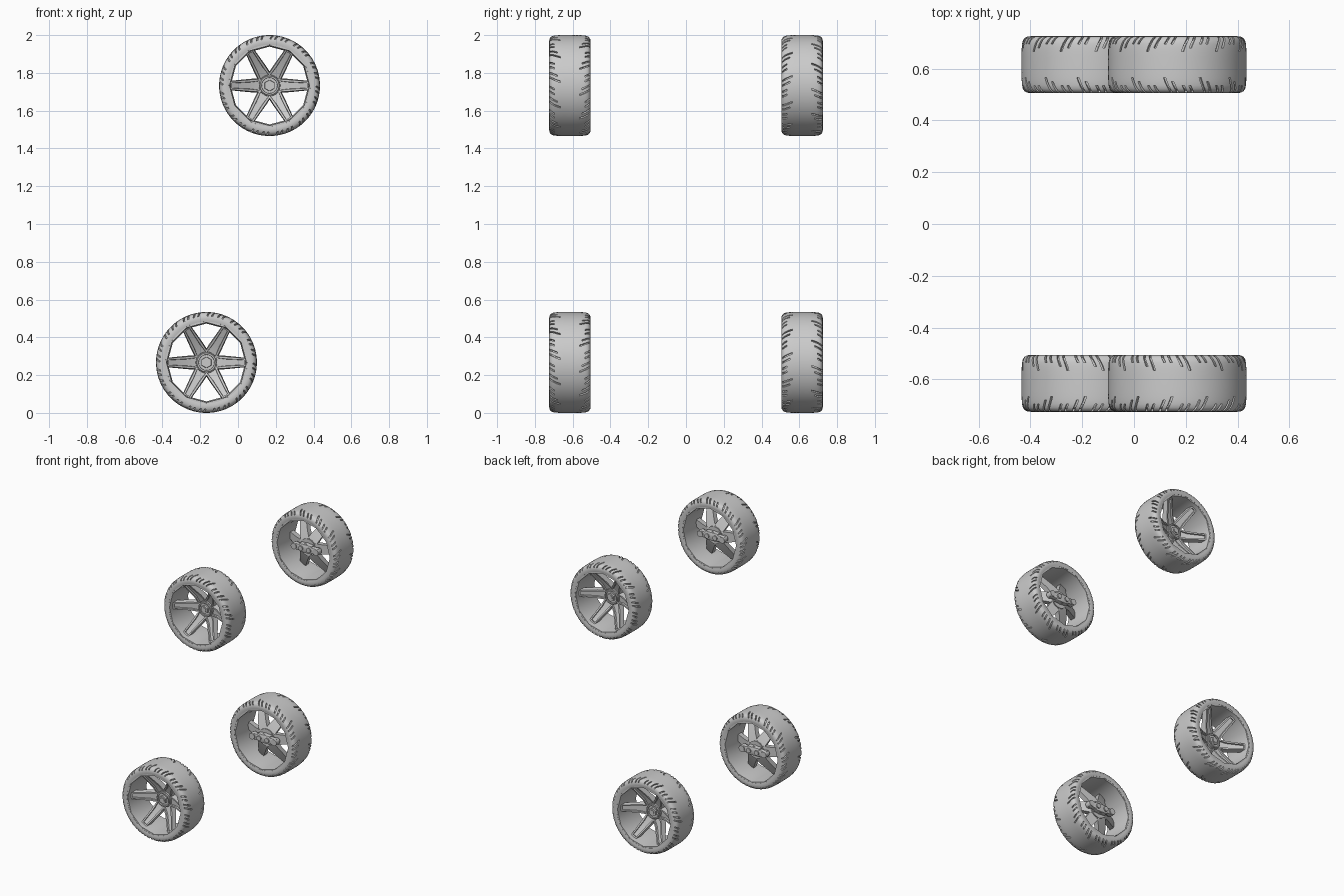
import bpy, bmesh
from math import radians, cos, sin, pi
from mathutils import Matrix, Vector

if "Cube" in bpy.data.objects:
    bpy.data.objects.remove(bpy.data.objects["Cube"])

# Wheel local frame: axle along y, outer face towards -y


def finish(bm, name, angle=35):
    bmesh.ops.recalc_face_normals(bm, faces=bm.faces)
    me = bpy.data.meshes.new(name)
    bm.to_mesh(me)
    bm.free()
    me.shade_smooth()
    me.set_sharp_from_angle(angle=radians(angle))
    return me


def lathe(bm, profile, n, skew=lambda y: 0.0):
    """Closed (y, r) loop spun around the y axis; returns faces by (column, row)."""
    rings = []
    for i in range(n):
        ring = []
        for y, r in profile:
            a = 2 * pi * i / n + skew(y)
            ring.append(bm.verts.new((r * cos(a), y, r * sin(a))))
        rings.append(ring)
    m = len(profile)
    return {(i, j): bm.faces.new((rings[i][j], rings[(i + 1) % n][j],
                                  rings[(i + 1) % n][(j + 1) % m], rings[i][(j + 1) % m]))
            for i in range(n) for j in range(m)}


def cylinder(bm, r, y0, y1, n, x=0.0, r2=None):
    mat = Matrix.Translation((x, (y0 + y1) / 2, 0)) @ Matrix.Rotation(radians(90), 4, 'X')
    # after the turn the cone base looks to +y, its tip end to -y
    bmesh.ops.create_cone(bm, cap_ends=True, segments=n, radius1=r,
                          radius2=r if r2 is None else r2, depth=abs(y1 - y0), matrix=mat)


def box(bm, size, loc, bevel=0.008):
    mat = Matrix.Translation(loc) @ Matrix.Diagonal((*size, 1))
    vs = bmesh.ops.create_cube(bm, size=1, matrix=mat)['verts']
    edges = list({e for v in vs for e in v.link_edges})
    bmesh.ops.bevel(bm, geom=edges, offset=bevel, segments=2, affect='EDGES', profile=0.5)


def make_tire():
    half = [(0.03, .267), (.05, .2668), (.065, .2662), (.08, .265), (.093, .262),
            (.102, .256), (.108, .246), (.11, .230), (.107, .216), (.09, .215)]
    prof = [(-y, r) for y, r in reversed(half)] + [(0, .267)] + half
    bm = bmesh.new()
    n = 192
    faces = lathe(bm, prof, n, lambda y: 0.13 * (abs(y) / .11) ** 2)
    bmesh.ops.recalc_face_normals(bm, faces=bm.faces)
    # tread grooves: pairs of long and short slashes on both shoulders
    reach = {1: .05, 4: .065, 8: .08, 11: .08}
    cut = []
    for (i, j), f in faces.items():
        c = f.calc_center_median()
        y = abs(c.y)
        r = (c.x ** 2 + c.z ** 2) ** .5
        shift = i if c.y < 0 else i + 8
        start = reach.get(shift % 16)
        if start and y > start and r > .248:
            cut.append(f)
    bmesh.ops.inset_region(bm, faces=cut, thickness=.0008, depth=-.010, use_even_offset=False)
    return finish(bm, "tire", 40)


def make_rim():
    # low-sided barrel, open on both sides
    bm = bmesh.new()
    lathe(bm, [(-.106, .212), (-.106, .236), (.106, .236), (.106, .212), (0, .206)], 12)
    return finish(bm, "rim")


def make_spokes():
    bm = bmesh.new()
    # (radius, front y, back y, half width): dished from rim down to hub
    sections = [(.04, .008, .055, .034), (.10, -.012, .030, .031), (.207, -.075, -.035, .022)]
    fronts = []
    for k in range(6):
        rot = Matrix.Rotation(radians(60 * k), 3, 'Y')
        loops = [[bm.verts.new(rot @ Vector(p)) for p in
                  ((r, f, -w), (r, f, w), (r, b, w * 1.15), (r, b, -w * 1.15))]
                 for r, f, b, w in sections]
        for a, b in zip(loops, loops[1:]):
            for j in range(4):
                face = bm.faces.new((a[j], b[j], b[(j + 1) % 4], a[(j + 1) % 4]))
                if j == 0:
                    fronts.append(face)
        bm.faces.new(loops[0])
        bm.faces.new(loops[-1])
    bmesh.ops.recalc_face_normals(bm, faces=bm.faces)
    # long recess in the front of each spoke
    bmesh.ops.inset_region(bm, faces=fronts, thickness=.012, depth=0)
    bmesh.ops.inset_region(bm, faces=fronts, thickness=.002, depth=-.010)
    return finish(bm, "spokes", 25)


def make_hub():
    bm = bmesh.new()
    cylinder(bm, .062, .002, .055, 24, r2=.056)
    lathe(bm, [(.01, .040), (-.006, .042), (-.006, .050), (.01, .054)], 24)
    return finish(bm, "hub")


def make_nut():
    bm = bmesh.new()
    cylinder(bm, .032, -.010, .01, 6, r2=.029)
    cylinder(bm, .016, -.015, 0, 16)
    return finish(bm, "nut")


def make_knuckle():
    # axle carrier on the inner side
    bm = bmesh.new()
    cylinder(bm, .034, .045, .075, 20)
    box(bm, (.20, .032, .046), (0, .072, 0))
    box(bm, (.10, .040, .062), (0, .066, 0))
    for x in (-.032, .032):
        lathe_start = len(bm.verts)
        cylinder(bm, .017, .07, .096, 16, x=x)
    for x in (-.088, .088):
        cylinder(bm, .022, .052, .094, 16, x=x)
    return finish(bm, "knuckle")


parts = {"tire": make_tire(), "rim": make_rim(), "spokes": make_spokes(),
         "hub": make_hub(), "hub_nut": make_nut(), "knuckle": make_knuckle()}

# four wheels: a lower and an upper pair, outer faces turned away from the centre
for level, x, z in (("lower", -.167, .267), ("upper", .167, 1.733)):
    for side, y, turn in (("front", -.615, 0), ("back", .615, pi)):
        for name, me in parts.items():
            ob = bpy.data.objects.new(f"{level}_{side}_{name}", me)
            ob.location = (x, y, z)
            ob.rotation_euler = (0, 0, turn)
            bpy.context.collection.objects.link(ob)
